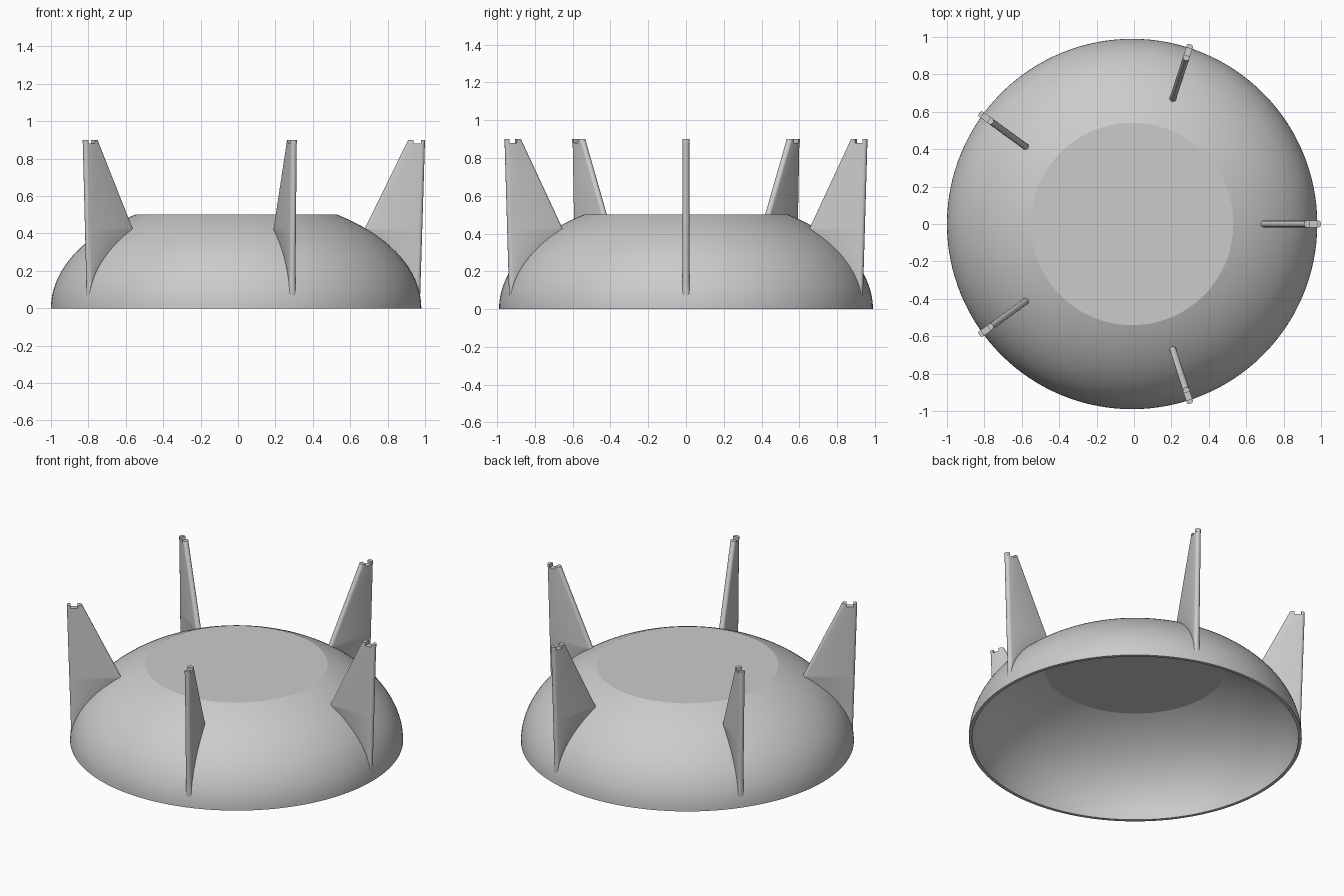
import bpy, bmesh, math

cube = bpy.data.objects.get("Cube")
if cube:
    bpy.data.objects.remove(cube, do_unlink=True)

CX = -0.01            # dome axis
A, B = 0.99, 0.597    # outer ellipse half-axes
WALL = 0.02
TOP = 0.5
HALF = 0.0175         # half thickness of a fin

grey = bpy.data.materials.new("light grey")
grey.use_nodes = True
colour = (0.6, 0.6, 0.6, 1)
grey.diffuse_color = colour
grey.node_tree.nodes["Principled BSDF"].inputs["Base Color"].default_value = colour


def finish(bm, name, angle):
    bmesh.ops.recalc_face_normals(bm, faces=bm.faces)
    mesh = bpy.data.meshes.new(name)
    bm.to_mesh(mesh)
    bm.free()
    obj = bpy.data.objects.new(name, mesh)
    bpy.context.collection.objects.link(obj)
    obj.location.x = CX
    mesh.materials.append(grey)
    bpy.ops.object.select_all(action='DESELECT')
    bpy.context.view_layer.objects.active = obj
    obj.select_set(True)
    bpy.ops.object.shade_smooth_by_angle(angle=math.radians(angle))
    return obj


def loft(bm, rings, closed=False):
    """Skin a list of vertex rings, capping the ends unless closed."""
    n = len(rings[0])
    pairs = list(zip(rings, rings[1:]))
    if closed:
        pairs.append((rings[-1], rings[0]))
    for lo, hi in pairs:
        for i in range(n):
            j = (i + 1) % n
            bm.faces.new((lo[i], lo[j], hi[j], hi[i]))
    if not closed:
        bm.faces.new(rings[0])
        bm.faces.new(rings[-1])


# Hollow dome with a flat top, open underneath
def arc(a, b, top, steps=28):
    end = math.asin(top / b)
    return [(a * math.cos(end * i / steps), b * math.sin(end * i / steps))
            for i in range(steps + 1)]


bm = bmesh.new()
SIDES = 128
shells = []
for inset in (0, WALL):
    rings = []
    for r, z in arc(A - inset, B - inset, TOP - inset):
        rings.append([bm.verts.new((r * math.cos(t), r * math.sin(t), z))
                      for t in (math.tau * k / SIDES for k in range(SIDES))])
    shells.append(rings)
outer, inner = shells
loft(bm, outer[::-1] + inner)
finish(bm, "dome_shell", 14)


# Upright fins: rounded edges, foot buried in the dome wall, notched tip
def r_out(z):
    return 0.982 + 0.031 * z


def r_in(z):
    slope = 0.69 + (z - 0.43) * 0.489
    mid = (A - WALL / 2) * math.sqrt(max(0, 1 - (z / (B - WALL / 2)) ** 2))
    return max(slope, mid)


def section(bm, a, b, z, round_in=True, round_out=True):
    """Stadium outline from radius a to b at height z."""
    cap = min(HALF, (b - a) / 2)
    ring = []
    for edge, sign, rounded in ((b, 1, round_out), (a, -1, round_in)):
        depth = cap if rounded else 0
        for i in range(9):
            t = -math.pi / 2 + math.pi * i / 8
            x = edge - sign * depth + sign * depth * math.cos(t)
            ring.append(bm.verts.new((x, sign * HALF * math.sin(t), z)))
    return ring


TIP, NOTCH = 0.9, 0.88
levels = [0.03 + 0.02 * i for i in range(20)] + [0.42, 0.43, NOTCH]
for k in range(5):
    bm = bmesh.new()
    loft(bm, [section(bm, r_in(z), r_out(z), z) for z in levels])
    loft(bm, [section(bm, r_in(z), 0.947, z, True, False) for z in (NOTCH, TIP)])
    loft(bm, [section(bm, 0.988, r_out(z), z, False, True) for z in (NOTCH, TIP)])
    fin = finish(bm, f"fin_{k + 1}", 35)
    fin.rotation_euler.z = math.tau * k / 5
